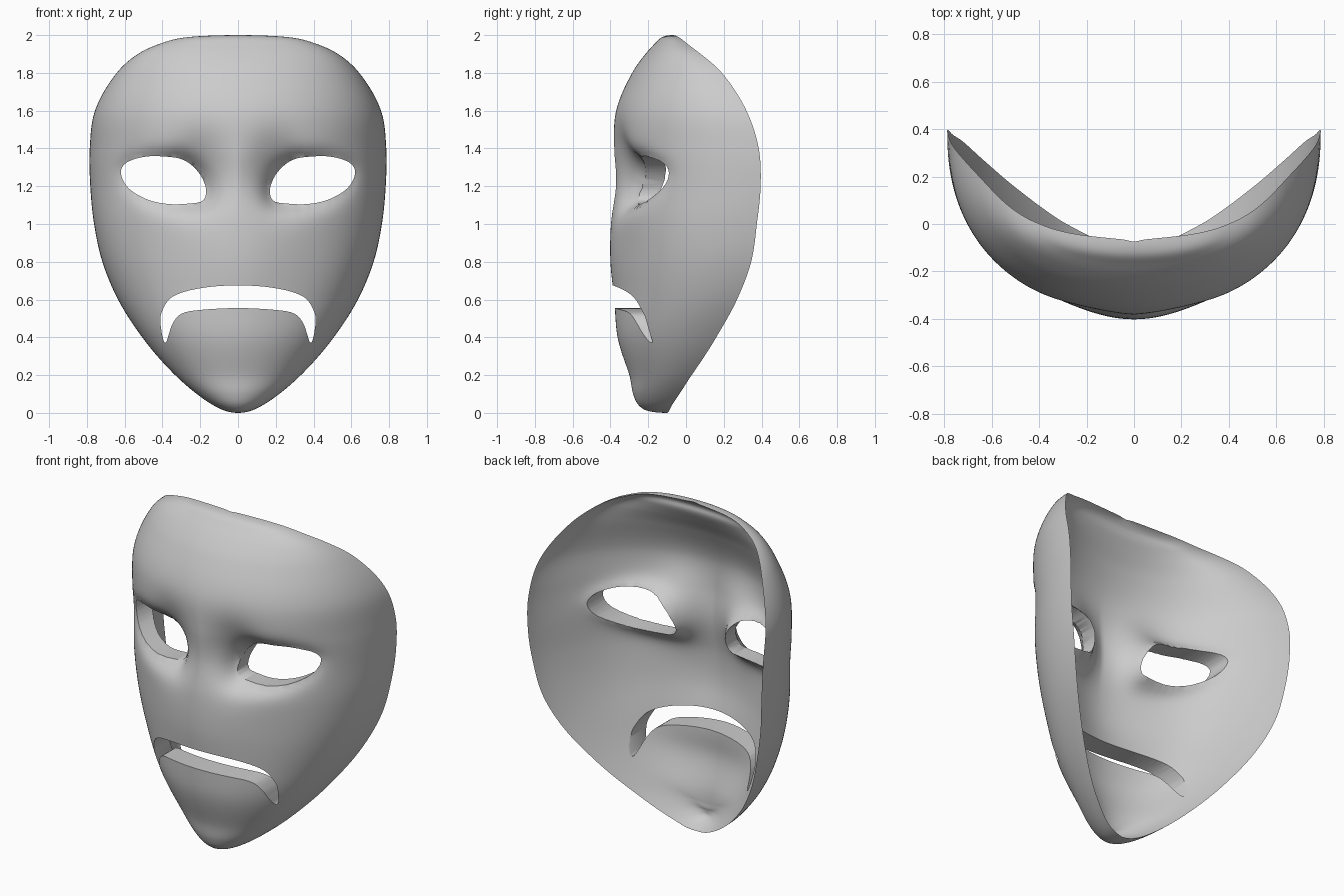
import bpy, bmesh, math
from mathutils import Vector

cube = bpy.data.objects.get("Cube")
if cube:
    bpy.data.objects.remove(cube, do_unlink=True)

# Height, half width, rim depth, centre-line depth
SECTIONS = [
    (2.0, 0, -.07, -.075), (1.99, .26, -.04, -.125), (1.95, .425, .012, -.17),
    (1.9, .53, .078, -.215), (1.8, .642, .19, -.285), (1.6, .757, .32, -.37),
    (1.4, .785, .385, -.385), (1.2, .782, .395, -.378), (1.0, .762, .375, -.398),
    (.8, .718, .345, -.4), (.6, .635, .27, -.38), (.4, .507, .16, -.362),
    (.2, .333, .03, -.3), (.1, .218, -.035, -.28), (.04, .13, -.075, -.25),
    (.01, .065, -.09, -.2), (0, 0, -.1, -.1)]
EYE = [(.62, 1.27), (.59, 1.325), (.5, 1.355), (.4, 1.358), (.29, 1.34), (.21, 1.275),
       (.17, 1.19), (.185, 1.125), (.26, 1.108), (.37, 1.106), (.48, 1.13), (.58, 1.19)]
MOUTH_HALF = [(0, .675), (.14, .668), (.27, .645), (.36, .605), (.405, .53), (.41, .47),
              (.395, .385), (.38, .375), (.365, .42), (.345, .475), (.3, .525),
              (.2, .545), (0, .555)]
ROWS, COLS = 130, 130


def catmull(a, b, c, d, f):
    return .5 * (2 * b + (c - a) * f + (2 * a - 5 * b + 4 * c - d) * f * f
                 + (3 * b - a - 3 * c + d) * f ** 3)


def closed_curve(points, steps=5):
    """Smooth closed outline through a few points."""
    n = len(points)
    pts = [Vector(p) for p in points]
    return [catmull(pts[i - 1], pts[i], pts[(i + 1) % n], pts[(i + 2) % n], s / steps)
            for i in range(n) for s in range(steps)]


ANGLES = [math.acos(s[0] - 1) for s in SECTIONS]


def section(t):
    """Half width, rim depth and centre depth, by cubic Hermite in the angle t."""
    last = len(SECTIONS) - 1
    i = max(k for k in range(last) if ANGLES[k] <= t + 1e-9)

    def slope(k, c):
        lo, hi = max(k - 1, 0), min(k + 1, last)
        return (SECTIONS[hi][c] - SECTIONS[lo][c]) / (ANGLES[hi] - ANGLES[lo])
    h = ANGLES[i + 1] - ANGLES[i]
    f = (t - ANGLES[i]) / h
    return [(2 * f ** 3 - 3 * f * f + 1) * SECTIONS[i][c] + (3 * f * f - 2 * f ** 3) * SECTIONS[i + 1][c]
            + h * ((f ** 3 - 2 * f * f + f) * slope(i, c) + (f ** 3 - f * f) * slope(i + 1, c))
            for c in (1, 2, 3)]


eye_outline = closed_curve(EYE)


def inside(p, poly):
    hit = False
    for a, b in zip(poly, poly[1:] + poly[:1]):
        if (a.y > p.y) != (b.y > p.y) and p.x < a.x + (b.x - a.x) * (p.y - a.y) / (b.y - a.y):
            hit = not hit
    return hit


def eye_sink(x, z):
    """Backward push of the socket and its rolled edge."""
    x = abs(x)
    socket = .08 * math.exp(-((x - .21) / .1) ** 2 / 2 - ((z - 1.27) / .13) ** 2 / 2)
    if not (x < .78 and .9 < z < 1.55):
        return socket
    p = Vector((x, z))
    d = 0 if inside(p, eye_outline) else min((p - q).length for q in eye_outline)
    inner = max(0, min(1, (.65 - x) / .45))
    return socket + (.02 + .05 * inner) * math.exp(-(d / .04) ** 1.3)


def thickness(v, e):
    """Shell depth: thin at the rim, deeper behind the mouth."""
    mouth_pad = .035 * math.exp(-(v.co.x / .4) ** 2 - ((v.co.z - .57) / .2) ** 2)
    return (.1 + mouth_pad) * math.tanh(3 * e)


# Mask shell: curved front sheet, then an inner sheet that thins out to the rim
bm = bmesh.new()
front, edge = [], {}
for i in range(ROWS + 1):
    t = math.pi * i / ROWS
    w, rim, mid = section(t)
    z = 1 + math.cos(t)
    cheek = .022 * math.exp(-((z - .85) / .3) ** 2)
    row = []
    for j in range(COLS + 1):
        s = math.pi * (j / COLS - .5)
        pole = i in (0, ROWS)
        if pole and j:
            row.append(row[0])
            continue
        u = 0 if pole else math.sin(s)
        bulge = max(0, 1 - u * u) ** .43
        y = rim - (rim - mid) * bulge + cheek * math.sin(math.pi * u) ** 2
        v = bm.verts.new((u * w, y, z))
        edge[v] = 0 if pole or j in (0, COLS) else math.cos(s) * math.sin(t)
        row.append(v)
    front.append(row)


def skin(grid, flip):
    for i in range(ROWS):
        for j in range(COLS):
            loop = [grid[i][j], grid[i + 1][j], grid[i + 1][j + 1], grid[i][j + 1]]
            loop = list(dict.fromkeys(loop))
            if len(loop) > 2:
                bm.faces.new(loop[::-1] if flip else loop)


skin(front, False)
bm.normal_update()
inner_of = {}
for v, e in edge.items():
    inner_of[v] = v if e == 0 else bm.verts.new(v.co - v.normal * thickness(v, e))
skin([[inner_of[v] for v in row] for row in front], True)
for v in bm.verts:
    v.co.y += eye_sink(v.co.x, v.co.z)
bmesh.ops.recalc_face_normals(bm, faces=bm.faces)
mesh = bpy.data.meshes.new("mask_shell")
bm.to_mesh(mesh)
bm.free()
mask = bpy.data.objects.new("mask_shell", mesh)
bpy.context.collection.objects.link(mask)

# Plain grey material
grey = bpy.data.materials.new("plain_grey")
grey.use_nodes = True
colour = (.6, .6, .6, 1)
grey.diffuse_color = colour
grey.node_tree.nodes["Principled BSDF"].inputs["Base Color"].default_value = colour
mesh.materials.append(grey)


def cut(name, outline):
    """Cut an opening straight through from front to back."""
    b = bmesh.new()
    face = b.faces.new([b.verts.new((p.x, -1, p.y)) for p in outline])
    moved = bmesh.ops.extrude_face_region(b, geom=[face])["geom"]
    bmesh.ops.translate(b, vec=(0, 2, 0), verts=[g for g in moved if isinstance(g, bmesh.types.BMVert)])
    bmesh.ops.recalc_face_normals(b, faces=b.faces)
    m = bpy.data.meshes.new(name)
    b.to_mesh(m)
    b.free()
    m.materials.append(grey)
    cutter = bpy.data.objects.new(name, m)
    cutter.hide_render = True
    bpy.context.collection.objects.link(cutter)
    mod = mask.modifiers.new(name, "BOOLEAN")
    mod.operation, mod.solver, mod.object = "DIFFERENCE", "EXACT", cutter
    bpy.ops.object.modifier_apply(modifier=name)
    bpy.data.objects.remove(cutter, do_unlink=True)


# Openings
bpy.context.view_layer.objects.active = mask
mask.select_set(True)
cut("left_eye_opening", eye_outline)
cut("right_eye_opening", [Vector((-p.x, p.y)) for p in eye_outline])
mouth = MOUTH_HALF + [(-x, z) for x, z in MOUTH_HALF[-2:0:-1]]
cut("mouth_opening", closed_curve(mouth, 4))

bpy.ops.object.shade_smooth_by_angle(angle=math.radians(40))
